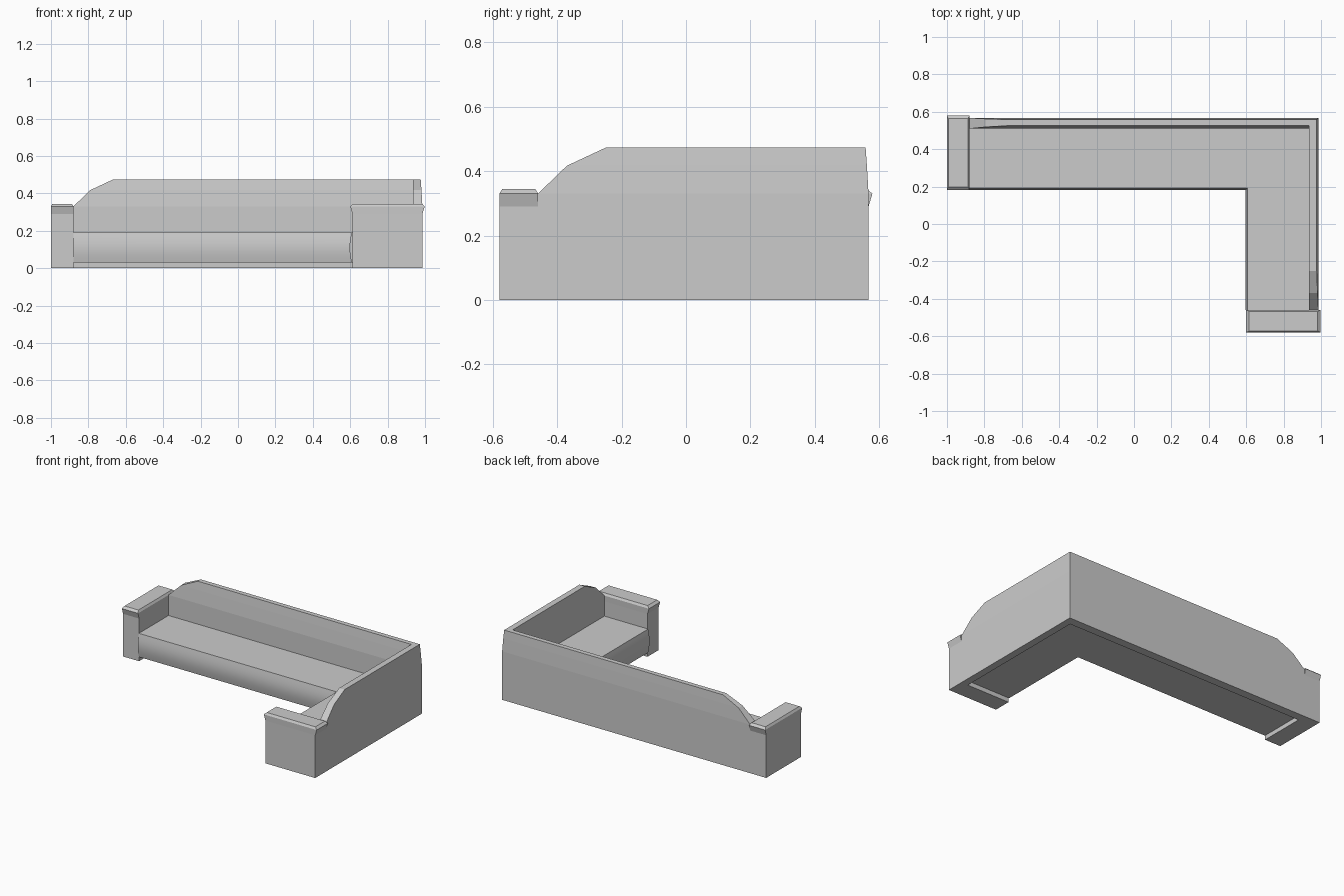
import bpy, bmesh, math

if "Cube" in bpy.data.objects:
    bpy.data.objects.remove(bpy.data.objects["Cube"])


def loft(name, rings, smooth=False):
    """Skin a stack of (z, [(x, y), ...]) outlines into a closed solid."""
    bm = bmesh.new()
    loops = [[bm.verts.new((x, y, z)) for x, y in pts] for z, pts in rings]
    n = len(loops[0])
    for a, b in zip(loops, loops[1:]):
        for i in range(n):
            j = (i + 1) % n
            bm.faces.new((a[i], a[j], b[j], b[i]))
    bm.faces.new(loops[0][::-1])
    bm.faces.new(loops[-1])
    bmesh.ops.recalc_face_normals(bm, faces=bm.faces[:])
    mesh = bpy.data.meshes.new(name)
    bm.to_mesh(mesh)
    bm.free()
    obj = bpy.data.objects.new(name, mesh)
    bpy.context.collection.objects.link(obj)
    if smooth:
        bpy.ops.object.select_all(action='DESELECT')
        obj.select_set(True)
        bpy.context.view_layer.objects.active = obj
        bpy.ops.object.shade_smooth_by_angle(angle=math.radians(30))
    return obj


def corner(x0, y0, xi, yi, xo, yo):
    """L outline: free ends at x0 and y0, inner corner (xi, yi), outer (xo, yo)."""
    return [(x0, y0_) for y0_ in (yo, yi)] + [(xi, yi), (xi, y0), (xo, y0), (xo, yo)]


def rect(x0, x1, y0, y1):
    return [(x0, y0), (x1, y0), (x1, y1), (x0, y1)]


# L-shaped seat, raised off the floor, with a softly bulging front
STEPS = 8
seat_rings = []
for i in range(STEPS + 1):
    t = i / STEPS
    bulge = 0.011 * math.sin(math.pi * t)
    seat_rings.append((0.03 + 0.16 * t,
                       corner(-0.88, -0.46, 0.607 - bulge, 0.192 - bulge, 0.94, 0.515)))
loft("seat", seat_rings, smooth=True)

# Backrest wall: both wings drop in facets towards the arms
back_levels = [  # z, left end x, front end y, inner y, outward taper
    (0.0, -0.88, -0.46, 0.51, 0.0),
    (0.33, -0.88, -0.46, 0.51, 0.0),
    (0.417, -0.79, -0.37, 0.519, 0.005),
    (0.473, -0.67, -0.25, 0.526, 0.009),
]
loft("backrest", [(z, corner(x0, y0, 0.936, yi, 0.986 - t, 0.567 - t))
                  for z, x0, y0, yi, t in back_levels])

# Arms: straight block flaring at both ends into a chamfered cap
arm_levels = [  # z, flare along the length, inset across the width
    (0.0, 0.0, 0.0),
    (0.29, 0.0, 0.0),
    (0.33, 0.012, -0.001),
    (0.344, -0.004, 0.008),
]
loft("left_arm", [(z, rect(-1 + s, -0.88 - s, 0.194 - f, 0.567 + f))
                  for z, f, s in arm_levels])
loft("right_arm", [(z, rect(0.612 - f, 0.986 + f, -0.579 + s, -0.46 - s))
                   for z, f, s in arm_levels])
